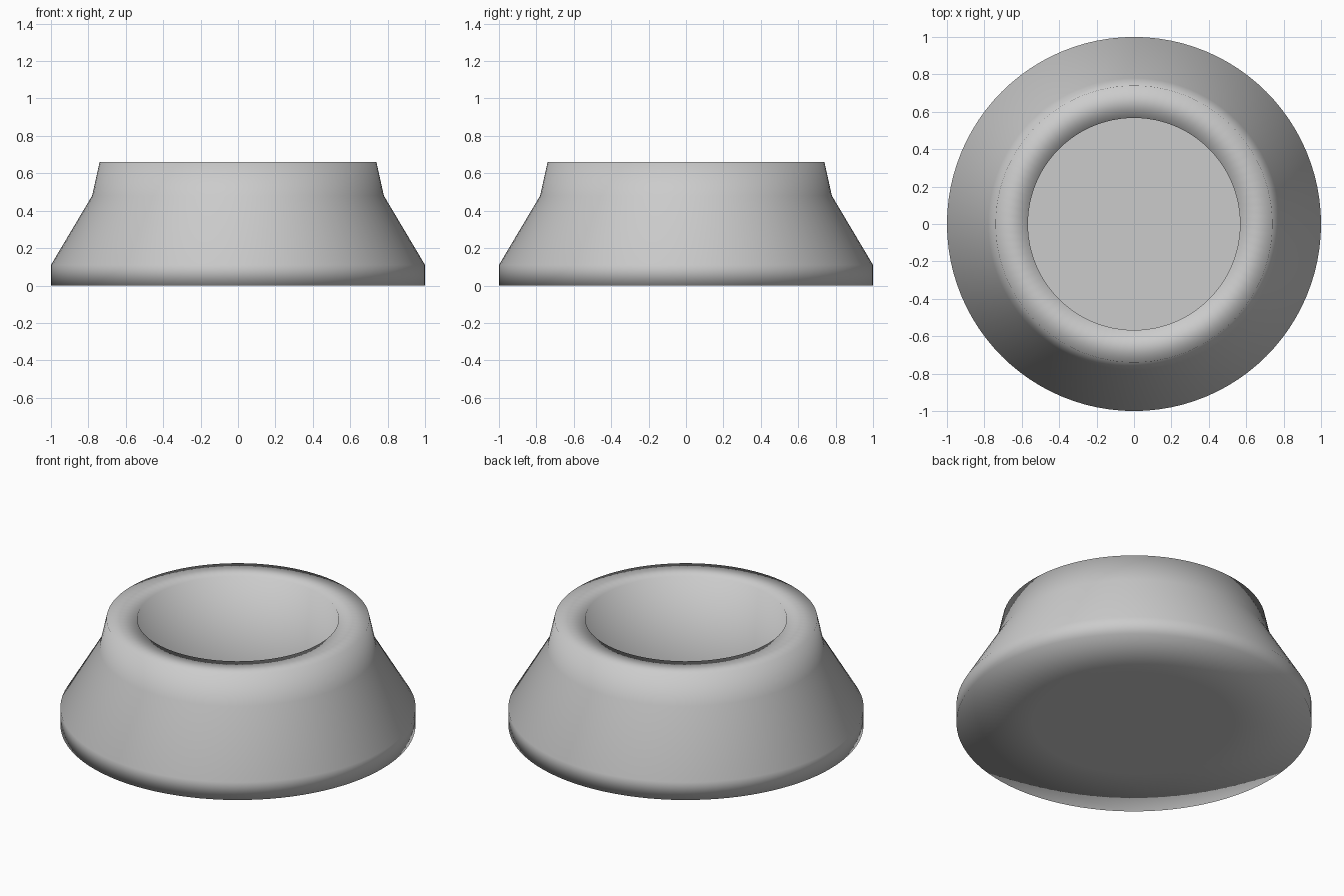
import bpy, bmesh
from math import cos, sin, pi

if "Cube" in bpy.data.objects:
    bpy.data.objects.remove(bpy.data.objects["Cube"])

SIDES = 96


def lathe(name, profile, cap_start=False):
    """Revolve (radius, z) points around z; optionally close the first ring."""
    bm = bmesh.new()
    rings = [[bm.verts.new((r * cos(2 * pi * i / SIDES), r * sin(2 * pi * i / SIDES), z))
              for i in range(SIDES)] for r, z in profile]
    for a, b in zip(rings, rings[1:]):
        for i in range(SIDES):
            j = (i + 1) % SIDES
            bm.faces.new((a[i], a[j], b[j], b[i]))
    if cap_start:
        bm.faces.new(rings[0][::-1])
    for f in bm.faces:
        f.smooth = True
    mesh = bpy.data.meshes.new(name)
    bm.to_mesh(mesh)
    bm.free()
    obj = bpy.data.objects.new(name, mesh)
    bpy.context.collection.objects.link(obj)
    return obj


# Flared body: closed underside, stepped outer slope, flat rim, straight inner wall
lathe("bowl_body", [(0.567, 0), (1, 0), (1, 0.11), (0.78, 0.48),
                    (0.74, 0.66), (0.567, 0.66), (0.567, 0.01)], cap_start=True)

# Flat floor of the well, kept separate so its edge stays crisp
bpy.ops.mesh.primitive_circle_add(vertices=SIDES, radius=0.567, fill_type='NGON',
                                  location=(0, 0, 0.01))
bpy.context.object.name = "well_floor"
